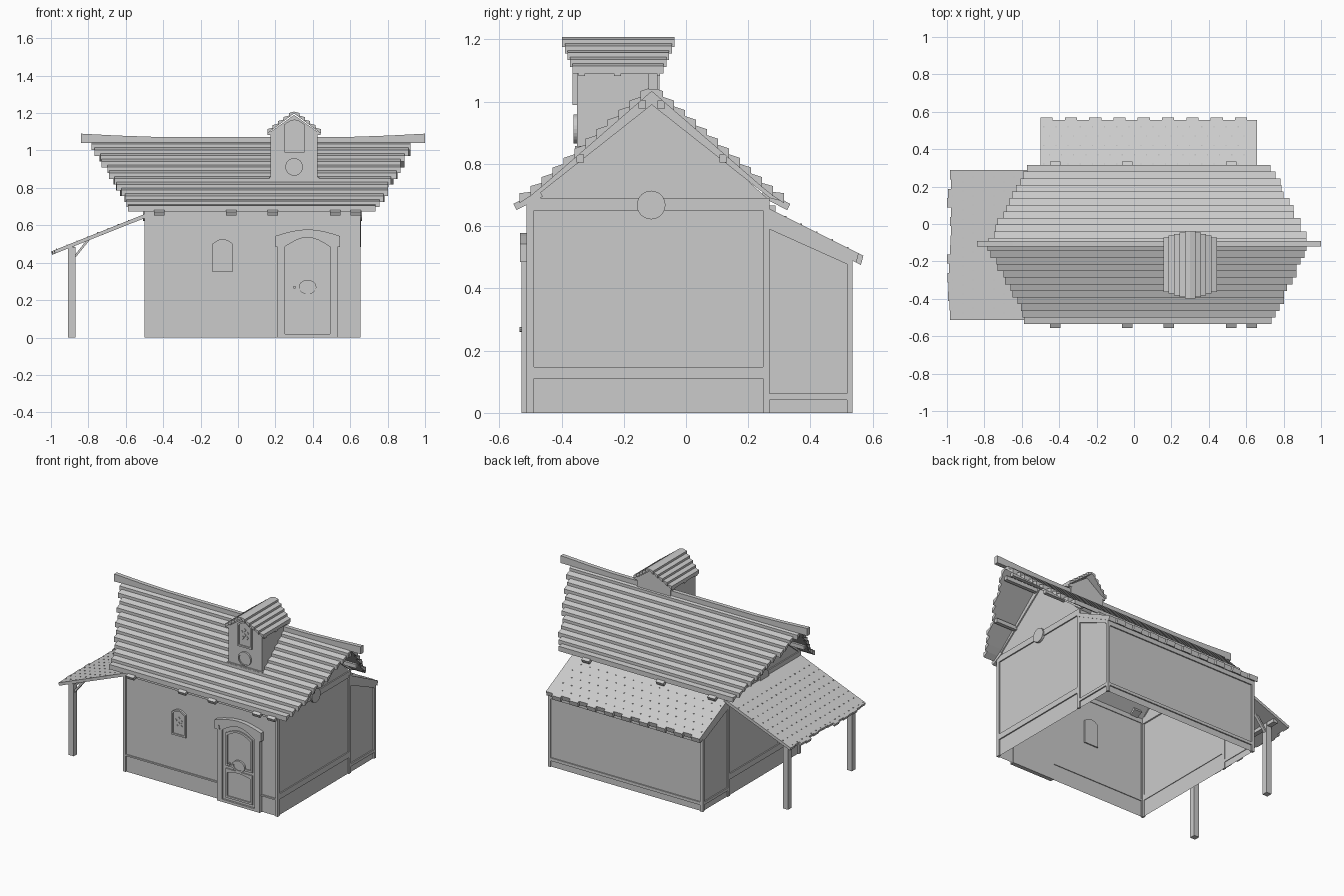
import bpy, bmesh, random
from math import sin, cos, pi

if "Cube" in bpy.data.objects:
    bpy.data.objects.remove(bpy.data.objects["Cube"])

random.seed(4)

# ---------- helpers ----------
def prism(pts, axis, a, b, caps=True, skip=()):
    """Profile (y,z) along x, (x,z) along y, or (x,y) along z."""
    def place(p, t):
        return {'x': (t, p[0], p[1]), 'y': (p[0], t, p[1]), 'z': (p[0], p[1], t)}[axis]
    n = len(pts)
    verts = [place(p, a) for p in pts] + [place(p, b) for p in pts]
    faces = [(i, (i + 1) % n, n + (i + 1) % n, n + i) for i in range(n) if i not in skip]
    if caps:
        faces += [tuple(range(n)), tuple(range(n, 2 * n))]
    return verts, faces

def box(x0, x1, y0, y1, z0, z1):
    return prism([(x0, y0), (x1, y0), (x1, y1), (x0, y1)], 'z', z0, z1)

def build(name, solids):
    bm = bmesh.new()
    for verts, faces in solids:
        vs = [bm.verts.new(v) for v in verts]
        for f in faces:
            bm.faces.new([vs[i] for i in f])
    bmesh.ops.recalc_face_normals(bm, faces=bm.faces[:])
    me = bpy.data.meshes.new(name)
    bm.to_mesh(me)
    bm.free()
    ob = bpy.data.objects.new(name, me)
    bpy.context.collection.objects.link(ob)
    return ob

def oval(cx, cz, rx, rz, n=24):
    return [(cx + rx * cos(2 * pi * i / n), cz + rz * sin(2 * pi * i / n)) for i in range(n)]

def arch(x0, x1, z0, z1, rise, n=8):
    """Rectangle with a low arched top."""
    top = [(x1 + (x0 - x1) * i / n, z1 - rise + rise * sin(pi * i / n)) for i in range(n + 1)]
    return [(x0, z0), (x1, z0)] + top

def ring(outer, inner, axis, a, b):
    """Flat frame between two outlines that have equal point counts."""
    n = len(outer)
    ov, of = prism(outer, axis, a, b, False)
    iv, jf = prism(inner, axis, a, b, False)
    m = 2 * n
    faces = of + [tuple(k + m for k in f) for f in jf]
    for o in (0, n):
        faces += [(o + i, o + (i + 1) % n, m + o + (i + 1) % n, m + o + i) for i in range(n)]
    return ov + iv, faces

def courses(axis, c, zf, dmax, rows, top, low, th, jit=0.0):
    """Overlapping shingle rows on both sides of a ridge at c."""
    out = []
    for i in range(rows):
        d0, d1 = dmax * i / rows, dmax * (i + 1) / rows
        t = (i + 0.5) / rows
        for s in (-1, 1):
            a, b = [top[k] + (low[k] - top[k]) * t + random.uniform(-jit, jit) for k in (0, 1)]
            prof = [(c + s * d0, zf(d0) - th), (c + s * d0, zf(d0) - th * 0.3),
                    (c + s * d1, zf(d1) + th * 0.7), (c + s * d1, zf(d1) - th)]
            out.append(prism(prof, axis, a, b))
    return out

# ---------- hollow walls, open underneath ----------
outline = [(-.505, 0), (-.505, .68), (-.11, 1.03), (.26, .69), (.26, .655), (.527, .505), (.527, 0)]
build("house_walls", [prism(outline, 'x', -.492, .647, skip=(6,))])

# ---------- timber trim on both end walls ----------
for side, (x0, x1) in {"left": (-.5, -.488), "right": (.643, .655)}.items():
    T = [box(x0, x1, y0, y1, z0, z1) for y0, y1, z0, z1 in [
        (-.51, -.488, 0, .69), (.247, .268, 0, .69), (.517, .535, 0, .5),
        (-.488, .247, .11, .148), (-.488, .247, .65, .69), (.268, .517, .042, .062)]]
    for s in (-1, 1):
        T.append(prism([(-.11 + s * .38, .69), (-.11 + s * .42, .68), (-.11, 1.035), (-.11, .99)], 'x', x0, x1))
    T.append(prism([(.268, .59), (.268, .65), (.535, .5), (.535, .47)], 'x', x0, x1))
    build(side + "_wall_trim", T)
    e = (x0 - .008, x1) if side == "left" else (x0, x1 + .008)
    build(side + "_gable_disc", [prism(oval(-.112, .668, .046, .046), 'x', *e)])

# ---------- front and back trim ----------
build("front_wall_trim", [box(x0, x1, -.512, -.5, z0, z1) for x0, x1, z0, z1 in [
    (-.5, -.48, 0, .68), (.637, .655, 0, .68), (-.48, .637, .108, .118), (-.48, .637, .65, .68)]])
build("back_wall_trim", [box(x0, x1, .52, .535, z0, z1) for x0, x1, z0, z1 in [
    (-.5, -.48, 0, .5), (.637, .655, 0, .5), (-.48, .637, .042, .062), (-.48, .637, .46, .5)]])

# ---------- main roof with flared eaves ----------
def main_slope(d):
    return 1.052 - .868 * d if d < .38 else .722 - .65 * (d - .38)
build("main_roof", courses('x', -.11, main_slope, .425, 12, (-.785, .94), (-.57, .732), .019, .012))
build("ridge_beam", [prism([(-.84, 1.04), (-.84, 1.09), (-.65, 1.08), (-.45, 1.073), (.61, 1.073),
                            (.81, 1.08), (1, 1.09), (1, 1.04)], 'y', -.12, -.092)])

# rafter tails under the eaves
tails = []
for s, xs in ((-1, (-.42, -.035, .187, .52, .63)), (1, (-.42, -.035, .52))):
    for x in xs:
        prof = [(-.11 + s * .36, .715), (-.11 + s * .445, .672), (-.11 + s * .435, .652), (-.11 + s * .35, .695)]
        tails.append(prism(prof, 'x', x - .028, x + .028))
build("rafter_tails", tails)

# purlins carrying the gable overhangs
purlins = []
for d, reach in ((.03, .24), (.23, .15)):
    for s in (-1, 1):
        y, z = -.11 + s * d, main_slope(d) - .035
        purlins += [box(-.5 - reach, -.48, y - .012, y + .012, z - .013, z + .013),
                    box(.64, .655 + reach, y - .012, y + .012, z - .013, z + .013)]
build("purlins", purlins)

# ---------- dormer ----------
build("dormer_body", [prism([(.175, .8), (.175, 1.1), (.3, 1.19), (.425, 1.1), (.425, .8)], 'y', -.35, -.085)])
build("dormer_sill", [box(.168, .432, -.357, -.3, .845, .858)])
build("dormer_roof", courses('y', .3, lambda d: 1.212 - .75 * d, .143, 5, (-.402, -.032), (-.36, -.076), .014))
build("dormer_brackets", [box(x - .014, x + .014, y - .011, y + .011, 1.083, 1.105)
                          for x in (.172, .428) for y in (-.335, -.22, -.095)])
build("dormer_disc", [ring(oval(.3, .912, .047, .047), oval(.3, .912, .039, .039), 'y', -.362, -.34),
                      prism(oval(.3, .912, .04, .04), 'y', -.356, -.34)])

# ---------- small arched windows ----------
def window(name, cx, z0, z1, y):
    S = [ring(arch(cx - .053, cx + .053, z0, z1, .025), arch(cx - .042, cx + .042, z0 + .011, z1 - .01, .022),
              'y', y - .012, y + .01)]
    S.append(prism(arch(cx - .042, cx + .042, z0 + .011, z1 - .01, .022), 'y', y - .005, y + .01))
    zc = (z0 + z1) / 2
    for dx, dz in ((-.022, .012), (0, .03), (.02, .012), (0, -.004), (-.014, -.024), (.018, -.02)):
        S.append(prism(oval(cx + dx, zc + dz, .009, .011, 4), 'y', y - .01, y))
    build(name, S)
window("front_window", -.082, .35, .527, -.507)
window("dormer_window", .302, .99, 1.165, -.352)

# ---------- front door ----------
build("door_frame", [ring(arch(.212, .532, 0, .56, .05), arch(.25, .492, .018, .535, .05), 'y', -.528, -.5)])
hood = arch(.2, .545, .48, .578, .035)[2:]
under = [(x * .83 + .372 * .17, z - .03) for x, z in hood]
build("door_hood", [prism(hood + [(.2, .485), (.235, .485)] + under[::-1] + [(.51, .485), (.545, .485)],
                          'y', -.534, -.5)])
build("door_leaf", [prism(arch(.25, .492, .018, .535, .05), 'y', -.516, -.5)])
build("door_panels", [
    ring(arch(.272, .472, .25, .505, .035), arch(.285, .459, .263, .492, .035), 'y', -.524, -.51),
    ring(arch(.272, .472, .035, .232, .0), arch(.285, .459, .048, .22, .015), 'y', -.524, -.51)])
build("door_oval", [ring(oval(.372, .27, .047, .038), oval(.372, .27, .035, .027), 'y', -.529, -.51),
                    prism(oval(.372, .27, .037, .029), 'y', -.525, -.51)])
build("door_knob", [prism(oval(.302, .268, .008, .008, 10), 'y', -.535, -.51)])

# ---------- rear lean-to roof ----------
def rear_z(y):
    return .66 - (y - .26) * .5
boards, nails = [], []
n = 17
for i in range(n):
    a, b = -.5 + 1.105 * i / n, -.5 + 1.105 * (i + 1) / n
    end = .57 if i % 2 == 0 else .555
    boards.append(prism([(.25, rear_z(.25)), (end, rear_z(end)), (end - .008, rear_z(end) - .03),
                         (.25, rear_z(.25) - .025)], 'x', a, b))
    for k in range(5):
        y, x = .32 + .05 * k, (a + b) / 2 + (.015 if k % 2 else -.015)
        nails.append(box(x - .003, x + .003, y - .003, y + .003, rear_z(y) - .004, rear_z(y) + .003))
boards.append(prism([(.25, rear_z(.25)), (.555, rear_z(.555)), (.547, .483), (.25, .64)], 'x', .605, .657))
build("rear_roof", boards)
build("rear_roof_nails", nails)

# ---------- side canopy ----------
def side_z(x):
    return .66 + (x + .5) * .4
boards, nails = [], []
n = 16
for i in range(n):
    a, b = -.512 + .8 * i / n, -.512 + .8 * (i + 1) / n
    end = -1 + random.uniform(0, .022)
    boards.append(prism([(-.485, side_z(-.485)), (end, side_z(end)), (end + .006, side_z(end) - .018),
                         (-.485, side_z(-.485) - .022)], 'y', a, b))
    for k in range(8):
        x, y = -.97 + .055 * k, (a + b) / 2 + (.012 if k % 2 else -.012)
        nails.append(box(x - .003, x + .003, y - .003, y + .003, side_z(x) - .004, side_z(x) + .003))
build("side_canopy", boards)
build("side_canopy_nails", nails)

# canopy posts with diagonal braces
for name, y in (("front", -.49), ("back", .19)):
    build(name + "_post", [box(-.908, -.87, y - .019, y + .019, 0, .485)])
    build(name + "_brace", [prism([(-.875, .42), (-.875, .438), (-.81, .52), (-.79, .525)], 'y', y - .01, y + .01)])
build("canopy_beam", [box(-.905, -.873, -.5, .27, .465, .488)])
